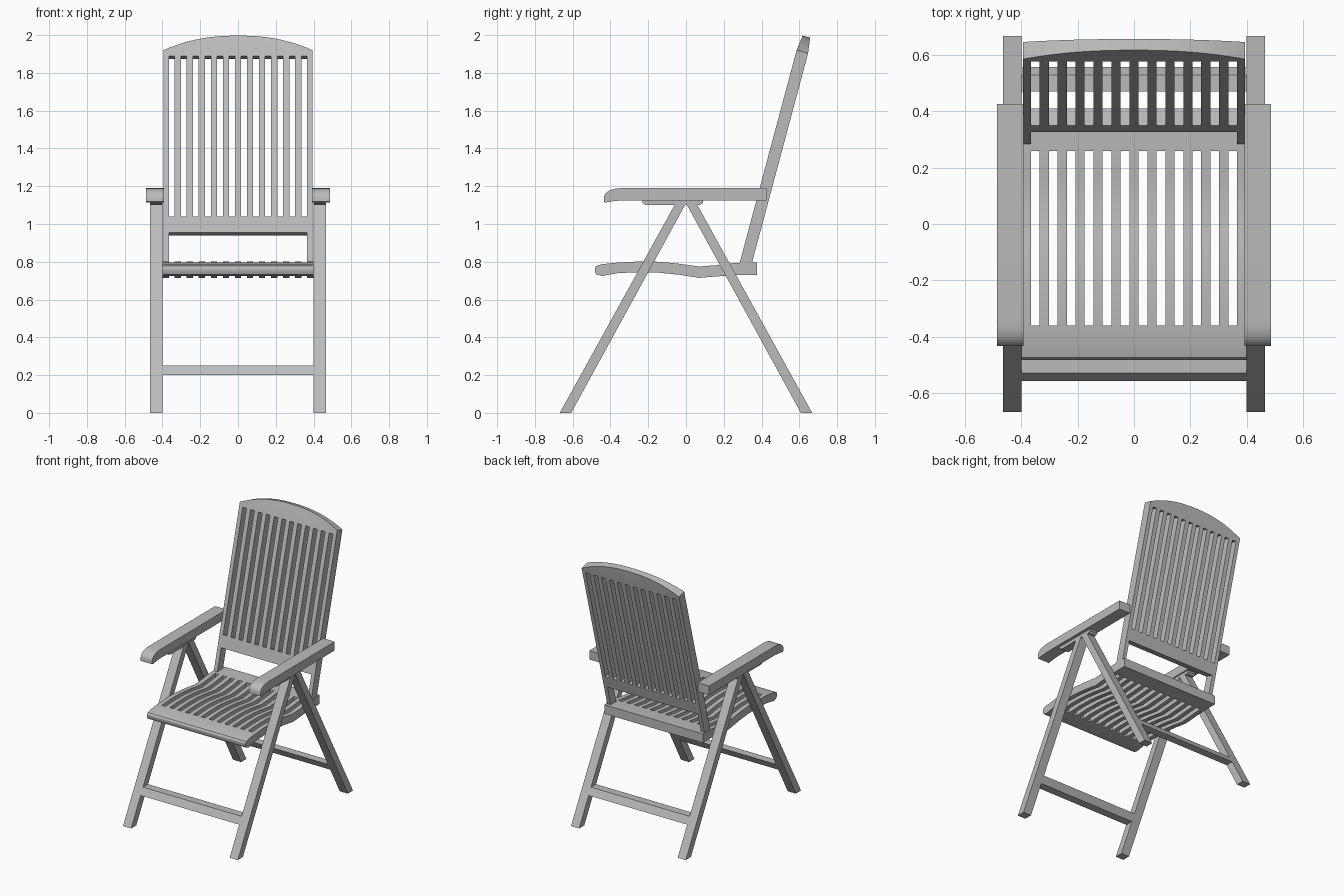
import bpy, bmesh
from mathutils import Vector
from math import radians

cube = bpy.data.objects.get("Cube")
if cube:
    bpy.data.objects.remove(cube, do_unlink=True)

GREY = (0.5, 0.5, 0.5, 1.0)
mat = bpy.data.materials.new("weathered_grey")
mat.use_nodes = True
mat.diffuse_color = GREY
mat.node_tree.nodes["Principled BSDF"].inputs["Base Color"].default_value = GREY


def finish(name, bm):
    """Turn a bmesh into a shaded object."""
    bmesh.ops.recalc_face_normals(bm, faces=bm.faces)
    mesh = bpy.data.meshes.new(name)
    bm.to_mesh(mesh)
    bm.free()
    mesh.materials.append(mat)
    obj = bpy.data.objects.new(name, mesh)
    bpy.context.collection.objects.link(obj)
    bpy.ops.object.select_all(action="DESELECT")
    obj.select_set(True)
    bpy.context.view_layer.objects.active = obj
    bpy.ops.object.shade_smooth_by_angle(angle=radians(30))
    return obj


def extrude_profile(name, profile, x0, x1):
    """Side profile of (y, z) points, swept across x."""
    bm = bmesh.new()
    face = bm.faces.new([bm.verts.new((x0, y, z)) for y, z in profile])
    swept = bmesh.ops.extrude_face_region(bm, geom=[face])["geom"]
    moved = [v for v in swept if isinstance(v, bmesh.types.BMVert)]
    bmesh.ops.translate(bm, verts=moved, vec=(x1 - x0, 0, 0))
    return finish(name, bm)


def slatted_panel(name, xs, rows, is_open, point):
    """Slab on a grid of columns and rows, with walls around its open cells."""
    bm = bmesh.new()
    verts = {(i, j, k): bm.verts.new(point(x, j, k))
             for i, x in enumerate(xs) for j in range(rows) for k in (0, 1)}

    def solid(i, j):
        return 0 <= i < len(xs) - 1 and 0 <= j < rows - 1 and not is_open(i, j)

    for i in range(len(xs) - 1):
        for j in range(rows - 1):
            if not solid(i, j):
                continue
            corners = [(i, j), (i + 1, j), (i + 1, j + 1), (i, j + 1)]
            for k in (0, 1):
                bm.faces.new([verts[c + (k,)] for c in corners])
            neighbours = [(i, j - 1), (i + 1, j), (i, j + 1), (i - 1, j)]
            for n, cell in enumerate(neighbours):
                if not solid(*cell):
                    a, b = corners[n], corners[(n + 1) % 4]
                    bm.faces.new([verts[a + (0,)], verts[b + (0,)],
                                  verts[b + (1,)], verts[a + (1,)]])
    return finish(name, bm)


# Column edges shared by seat and backrest: odd columns are the slots
GAPS, PITCH, GAP = 12, 0.0638, 0.031


def columns(half):
    xs = [-half]
    for n in range(GAPS):
        c = (n - (GAPS - 1) / 2) * PITCH
        xs += [c - GAP / 2, c + GAP / 2]
    return xs + [half]


# Seat: wavy slab, rows of (y, top, bottom)
seat_rows = [(-.483, .765, .748), (-.475, .778, .733), (-.445, .787, .725),
             (-.36, .796, .740), (-.25, .801, .745), (-.14, .80, .742),
             (-.04, .79, .732), (.07, .775, .715), (.16, .782, .722),
             (.26, .794, .73), (.375, .796, .73)]
slatted_panel("seat", columns(0.40), len(seat_rows),
              lambda i, j: i % 2 == 1 and 3 <= j < 9,
              lambda x, j, k: (x, seat_rows[j][0], seat_rows[j][1 + k]))

# Backrest: leaning frame with slats, an open foot and an arched crest
BACK_HALF, THICK = 0.395, 0.063
lean = Vector((0, 0.2586, 0.966))
through = Vector((0, 0.966, -0.2586))
back_heights = [0.785, 0.955, 1.04, 1.89, 1.92]


def back_point(x, j, k):
    z, inset = back_heights[j], 0
    if j == 4:
        rise = 1 - abs(x / BACK_HALF) ** 2.3
        z += 0.08 * rise
        inset = 0.011 * rise
    p = Vector((x, 0.283, 0.79)) + lean * ((z - 0.79) / lean.z)
    return p + through * (THICK - inset if k else inset)


slatted_panel("backrest", columns(BACK_HALF), len(back_heights),
              lambda i, j: (j == 0 and 0 < i < 2 * GAPS) or (j == 2 and i % 2 == 1),
              back_point)

# Crossed legs and the stretchers that follow their slope
LEG_TOP, OUT, INN = 1.11, (-0.668, -0.055), (-0.608, 0.0)


def leg_slice(z0, z1, sign):
    def at(edge, z):
        return sign * (edge[0] + (edge[1] - edge[0]) * z / LEG_TOP), z
    return [at(OUT, z0), at(INN, z0), at(INN, z1), at(OUT, z1)]


for end, sign in (("front", 1), ("rear", -1)):
    extrude_profile(end + "_stretcher", leg_slice(0.2, 0.25, sign), -0.405, 0.405)
    for side, s in (("left", 1), ("right", -1)):
        extrude_profile(f"{end}_leg_{side}", leg_slice(0, LEG_TOP, sign),
                        s * 0.40, s * 0.466)

# Armrests with drooping rounded fronts, and the pivot blocks below them
arm = [(.427, 1.125), (.427, 1.19), (-.34, 1.19), (-.375, 1.187), (-.405, 1.178),
       (-.425, 1.163), (-.434, 1.145), (-.434, 1.118), (-.425, 1.114),
       (-.39, 1.12), (-.34, 1.125)]
block = [(-.23, 1.128), (-.23, 1.112), (-.215, 1.10), (.075, 1.10),
         (.09, 1.112), (.09, 1.128)]
for side, s in (("left", 1), ("right", -1)):
    extrude_profile("armrest_" + side, arm, s * 0.393, s * 0.486)
    extrude_profile("pivot_block_" + side, block, s * 0.402, s * 0.464)
